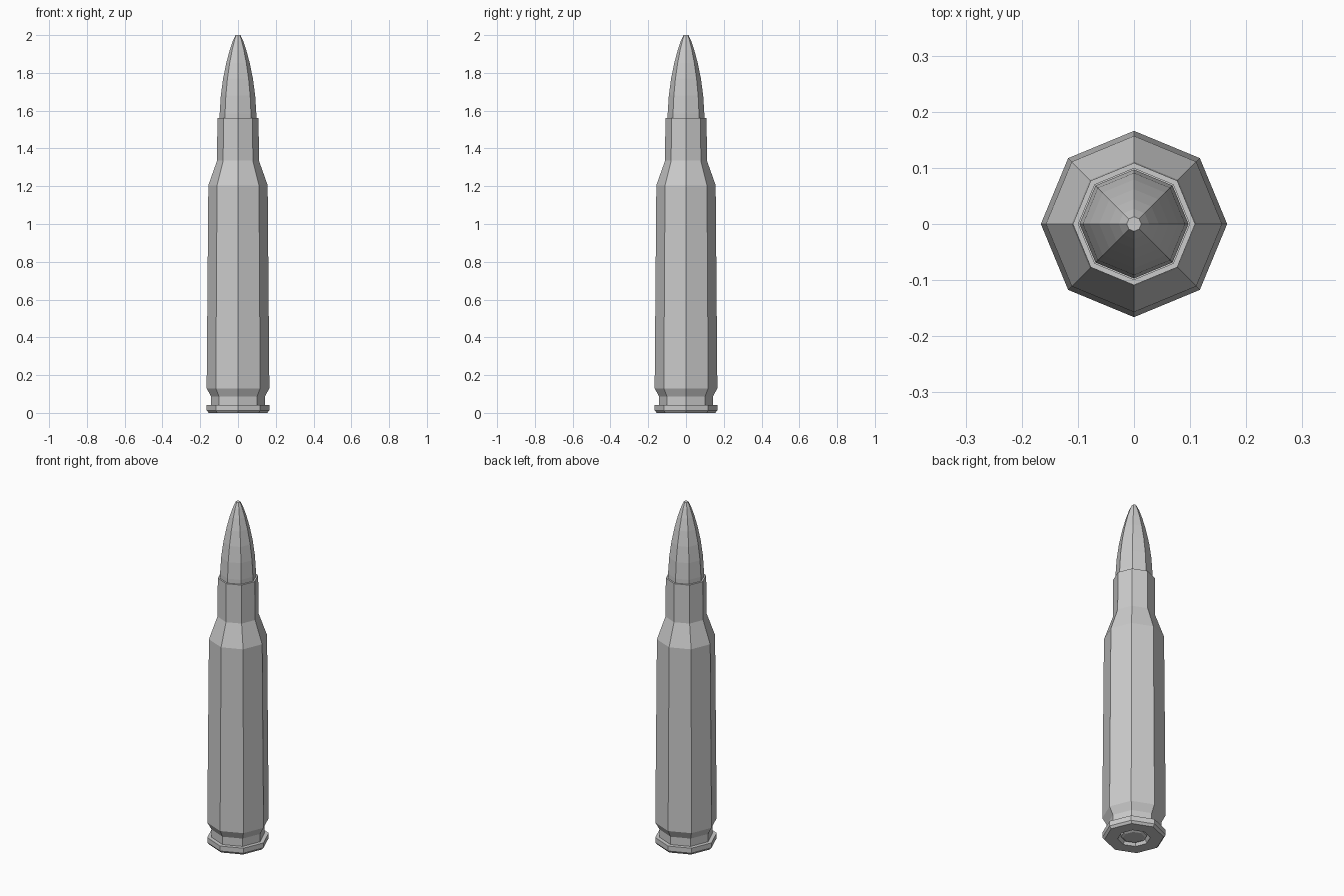
import bpy, bmesh, math

if "Cube" in bpy.data.objects:
    bpy.data.objects.remove(bpy.data.objects["Cube"])

SIDES = 8


def lathe(name, profile):
    """Revolve (radius, z) points into a capped, flat-shaded octagonal solid."""
    bm = bmesh.new()
    rings = []
    for r, z in profile:
        rings.append([bm.verts.new((r * math.cos(i * math.tau / SIDES),
                                    r * math.sin(i * math.tau / SIDES), z))
                      for i in range(SIDES)])
    for a, b in zip(rings, rings[1:]):
        for i in range(SIDES):
            j = (i + 1) % SIDES
            bm.faces.new((a[i], a[j], b[j], b[i]))
    bm.faces.new(rings[0][::-1])
    bm.faces.new(rings[-1])
    bmesh.ops.recalc_face_normals(bm, faces=bm.faces)
    mesh = bpy.data.meshes.new(name)
    bm.to_mesh(mesh)
    bm.free()
    obj = bpy.data.objects.new(name, mesh)
    bpy.context.collection.objects.link(obj)
    return obj


# Case: primer pocket, rim, extractor groove, body, shoulder, neck, open mouth
lathe("case", [
    (0.072, 0.03), (0.085, 0.005), (0.085, 0.0),
    (0.155, 0.0), (0.166, 0.013), (0.166, 0.042), (0.143, 0.042),
    (0.143, 0.088), (0.166, 0.13), (0.157, 1.205), (0.111, 1.335),
    (0.109, 1.56), (0.099, 1.56), (0.099, 1.545),
])

# Primer seated in the pocket
lathe("primer", [(0.056, 0.006), (0.068, 0.012), (0.068, 0.032)])

# Pointed tip seated in the neck
lathe("tip", [
    (0.097, 1.54), (0.097, 1.585), (0.091, 1.68), (0.079, 1.77),
    (0.062, 1.853), (0.044, 1.92), (0.027, 1.97), (0.013, 2.0),
])
